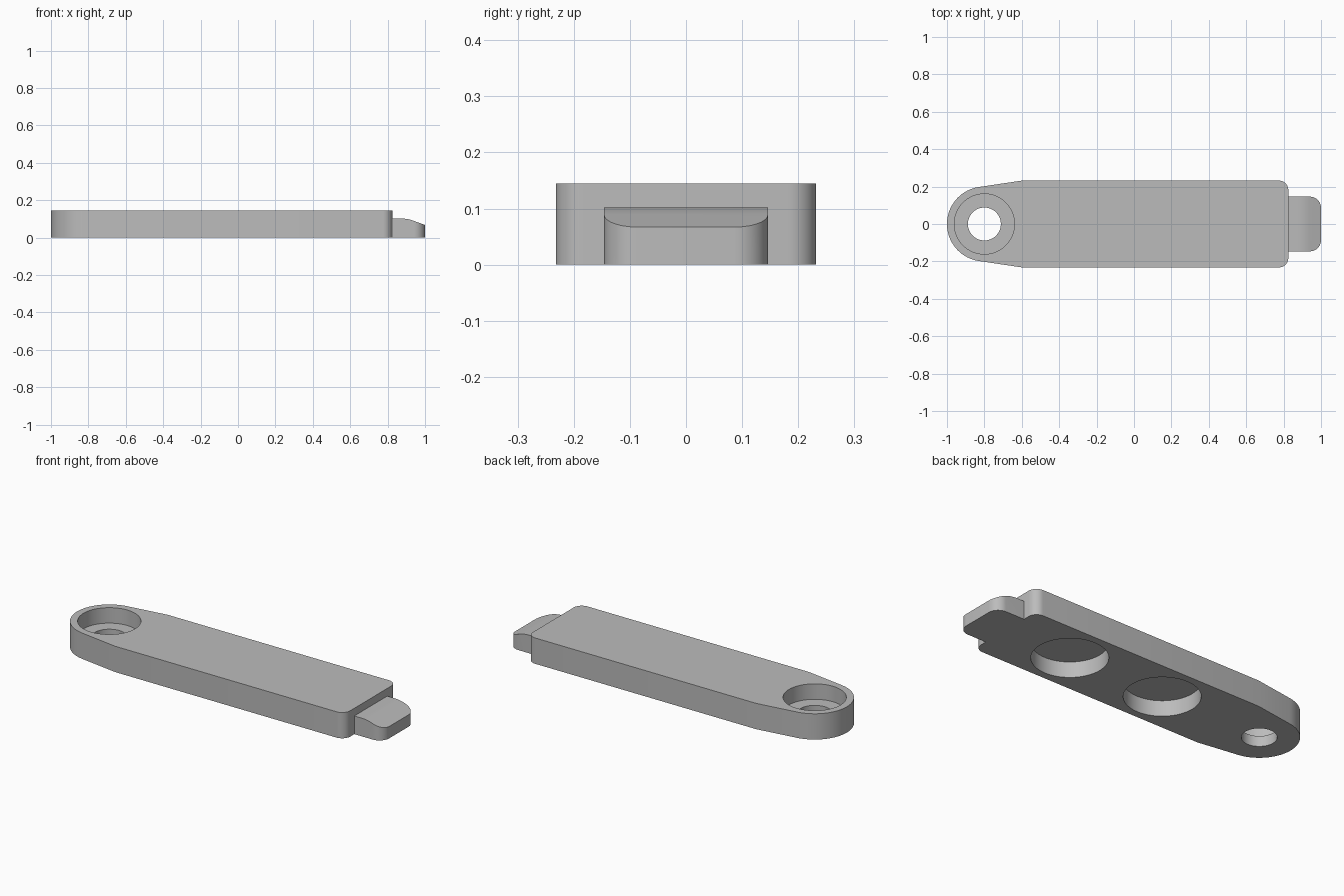
import bpy, bmesh
from math import sin, cos, pi, radians
from mathutils import Matrix

if "Cube" in bpy.data.objects:
    bpy.data.objects.remove(bpy.data.objects["Cube"])

HEIGHT, FLOOR = 0.145, 0.058      # body thickness, counterbore floor
EYE_X, EYE_R = -0.8, 0.2          # rounded eye end
HALF_W, END_X = 0.232, 0.825      # body half width and square end

grey = bpy.data.materials.new("plain grey")
grey.use_nodes = True
grey.diffuse_color = (0.5, 0.5, 0.5, 1)
grey.node_tree.nodes["Principled BSDF"].inputs["Base Color"].default_value = (0.5, 0.5, 0.5, 1)


def arc(cx, cy, r, start, end, steps):
    angles = [radians(start + (end - start) * i / steps) for i in range(steps + 1)]
    return [(cx + r * cos(a), cy + r * sin(a)) for a in angles]


def finish(name, bm):
    bmesh.ops.recalc_face_normals(bm, faces=bm.faces)
    mesh = bpy.data.meshes.new(name)
    bm.to_mesh(mesh)
    bm.free()
    mesh.materials.append(grey)
    obj = bpy.data.objects.new(name, mesh)
    bpy.context.collection.objects.link(obj)
    return obj


def prism(name, points, depth, matrix=Matrix()):
    """Extrude a closed 2D outline along local z."""
    bm = bmesh.new()
    face = bm.faces.new([bm.verts.new((x, y, 0)) for x, y in points])
    new = bmesh.ops.extrude_face_region(bm, geom=[face])["geom"]
    verts = [v for v in new if isinstance(v, bmesh.types.BMVert)]
    bmesh.ops.translate(bm, verts=verts, vec=(0, 0, depth))
    bm.transform(matrix)
    return finish(name, bm)


def cylinder(name, x, radius, bottom, top):
    outline = arc(x, 0, radius, 0, 360, 96)[:-1]
    return prism(name, outline, top - bottom, Matrix.Translation((0, 0, bottom)))


def combine(obj, other, operation):
    """Apply a boolean and discard the helper."""
    mod = obj.modifiers.new("boolean", "BOOLEAN")
    mod.operation, mod.solver, mod.object = operation, "EXACT", other
    activate(obj)
    bpy.ops.object.modifier_apply(modifier=mod.name)
    bpy.data.objects.remove(other)


def activate(obj):
    bpy.ops.object.select_all(action="DESELECT")
    obj.select_set(True)
    bpy.context.view_layer.objects.active = obj


# Body: round eye end, tangent taper, straight sides, rounded square end
corner = 0.05
outline = arc(EYE_X, 0, EYE_R, 98.5, 261.5, 60)
outline += [(-0.6, -HALF_W)]
outline += arc(END_X - corner, -HALF_W + corner, corner, -90, 0, 12)
outline += arc(END_X - corner, HALF_W - corner, corner, 0, 90, 12)
outline += [(-0.6, HALF_W)]
body = prism("body", outline, HEIGHT)

# Counterbored eye hole and two blind pockets underneath
combine(body, cylinder("counterbore", EYE_X, 0.161, FLOOR, 0.3), "DIFFERENCE")
combine(body, cylinder("eye_hole", EYE_X, 0.088, -0.1, 0.1), "DIFFERENCE")
for x in (-0.18, 0.41):
    combine(body, cylinder("pocket", x, 0.191, -0.1, 0.087), "DIFFERENCE")

# End tab: rounded plan intersected with a side profile that slopes to the tip
tab_w, tab_r = 0.146, 0.06
plan = [(END_X, tab_w), (END_X, -tab_w)]
plan += arc(1 - tab_r, -tab_w + tab_r, tab_r, -90, 0, 14)
plan += arc(1 - tab_r, tab_w - tab_r, tab_r, 0, 90, 14)
tab = prism("end_tab", plan, 0.2)
bend = 0.2
side = [(END_X - 0.1, -0.1), (1.1, -0.1), (1.1, 0.032), (1.0, 0.067)]
side += arc(0.87, 0.102 - bend, bend, 70.7, 90, 10)
side += [(END_X - 0.1, 0.102)]
stand_up = Matrix.Translation((0, 0.3, 0)) @ Matrix.Rotation(pi / 2, 4, "X")
combine(tab, prism("tab_profile", side, 0.6, stand_up), "INTERSECT")

for part in (body, tab):
    activate(part)
    bpy.ops.object.shade_smooth_by_angle(angle=radians(25))
